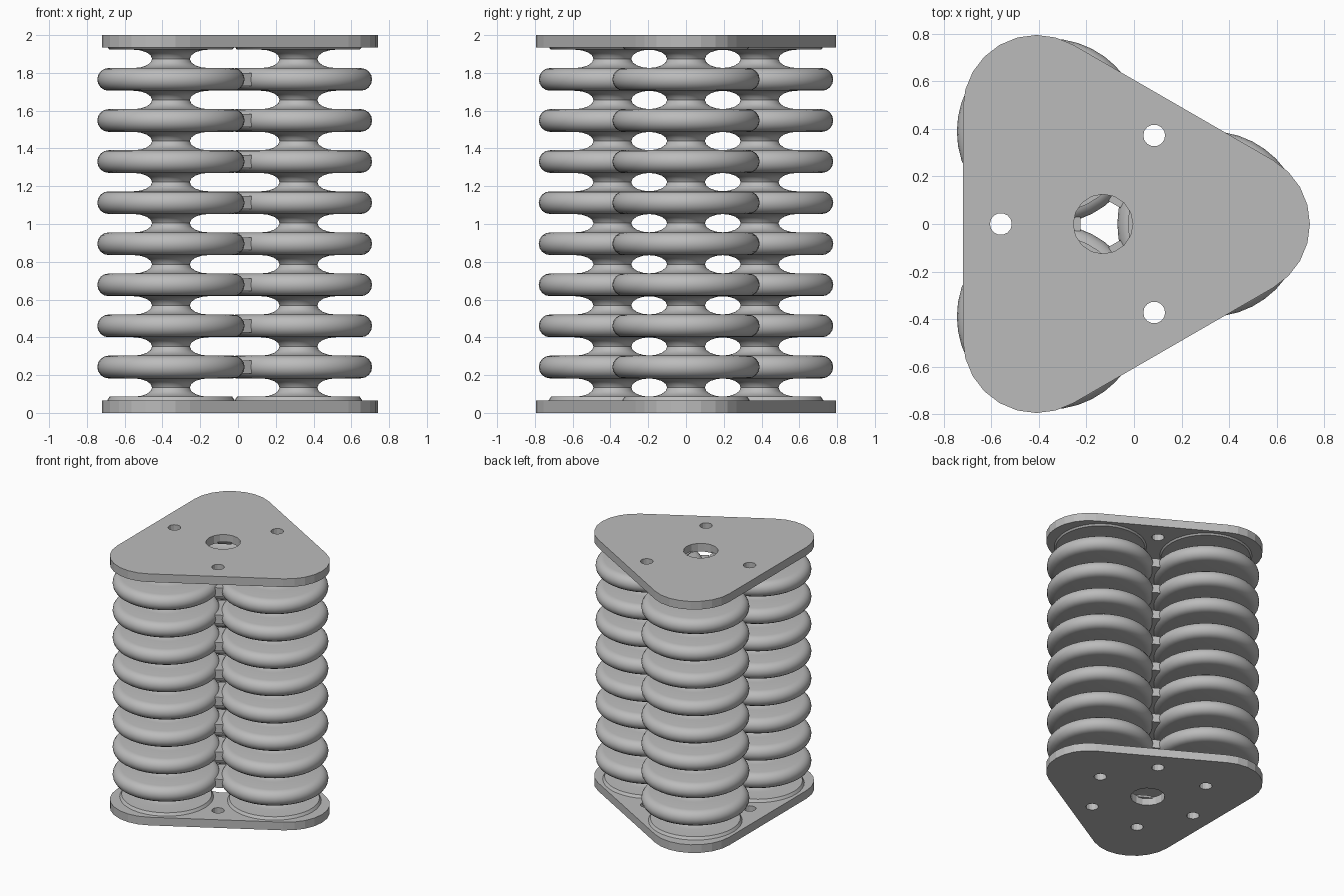
import bpy, bmesh
from math import sin, cos, pi, radians
from mathutils import Matrix, Vector

cube = bpy.data.objects.get("Cube")
if cube:
    bpy.data.objects.remove(cube, do_unlink=True)

AXIS = Vector((-0.13, 0, 0))      # axis of the three-fold symmetry
COLUMN_DIST, COLUMN_R = 0.45, 0.39
LOBES, FIRST, PITCH = 8, 0.243, 0.2175
PLATE = 0.065

grey = bpy.data.materials.new("light grey")
grey.use_nodes = True
COLOUR = (0.5, 0.5, 0.5, 1)
grey.diffuse_color = COLOUR
grey.node_tree.nodes["Principled BSDF"].inputs["Base Color"].default_value = COLOUR


def polar(dist, deg, z=0):
    a = radians(deg)
    return AXIS + Vector((dist * cos(a), dist * sin(a), z))


def add_object(name, mesh):
    obj = bpy.data.objects.new(name, mesh)
    bpy.context.collection.objects.link(obj)
    mesh.materials.clear()
    mesh.materials.append(grey)
    return obj


def arc(centre, r, start, end, steps):
    for i in range(steps + 1):
        a = radians(start + (end - start) * i / steps)
        yield centre + Vector((r * cos(a), r * sin(a), 0))


def circle(centre, r, sides):
    return list(arc(centre, r, 0, 360, sides))[:-1]


def plate(name, z, holes):
    """Rounded triangle with holes, extruded from a filled flat curve."""
    outline = [p for k in (0, 120, 240)
               for p in arc(polar(0.56, k), 0.31, k - 60, k + 60, 8)]
    curve = bpy.data.curves.new(name, "CURVE")
    curve.dimensions, curve.fill_mode = "2D", "BOTH"
    curve.extrude = PLATE / 2
    for loop in [outline] + holes:
        spline = curve.splines.new("POLY")
        spline.points.add(len(loop) - 1)
        for point, co in zip(spline.points, loop):
            point.co = (*co, 1)
        spline.use_cyclic_u = True
    temp = bpy.data.objects.new("temp", curve)
    mesh = bpy.data.meshes.new_from_object(temp)
    bpy.data.objects.remove(temp)
    bm = bmesh.new()
    bm.from_mesh(mesh)
    bmesh.ops.remove_doubles(bm, verts=bm.verts, dist=1e-5)
    bmesh.ops.recalc_face_normals(bm, faces=bm.faces)
    for f in bm.faces:
        f.smooth = False
    bm.to_mesh(mesh)
    bm.free()
    mesh.name = name
    add_object(name, mesh).location.z = z


def bellows_profile():
    """Outer radius and height pairs, from the base flange up to the top one."""
    half, neck, fillet = 0.06, 0.1, 0.2
    gap = PITCH / 2 - half
    pts = [(0.345, PLATE - 0.01), (0.325, FIRST - PITCH + half)]
    for i in range(LOBES + 1):
        mid = FIRST + PITCH * (i - 0.5)
        for k in range(9):                       # concave neck
            a = -pi / 2 + pi * k / 8
            pts.append((fillet - (fillet - neck) * cos(a), mid + gap * sin(a)))
        if i < LOBES:                            # rounded lobe rim
            for k in range(9):
                a = -pi / 2 + pi * k / 8
                pts.append((COLUMN_R - half + half * cos(a),
                            mid + PITCH / 2 + half * sin(a)))
    pts += [(0.325, FIRST + PITCH * LOBES - half), (0.345, 2 - PLATE + 0.01)]
    return pts


def bellows(name, deg):
    """Lathe the profile, with a narrow bore along the column."""
    pts = bellows_profile()
    bore = 0.045
    pts = [(bore, pts[0][1])] + pts + [(bore, pts[-1][1])]
    bm = bmesh.new()
    verts = [bm.verts.new((r, 0, z)) for r, z in pts]
    edges = [bm.edges.new((verts[i - 1], verts[i])) for i in range(len(verts))]
    bmesh.ops.spin(bm, geom=verts + edges, axis=(0, 0, 1), cent=(0, 0, 0),
                   angle=2 * pi, steps=40, use_merge=True)
    bmesh.ops.remove_doubles(bm, verts=bm.verts, dist=1e-5)
    bmesh.ops.recalc_face_normals(bm, faces=bm.faces)
    mesh = bpy.data.meshes.new(name)
    bm.to_mesh(mesh)
    bm.free()
    obj = add_object(name, mesh)
    obj.location = polar(COLUMN_DIST, deg)
    bpy.ops.object.select_all(action="DESELECT")
    obj.select_set(True)
    bpy.context.view_layer.objects.active = obj
    bpy.ops.object.shade_smooth_by_angle(angle=radians(40))


def ribs(name, deg):
    """Small blocks joining two neighbouring columns at every lobe."""
    bm = bmesh.new()
    for i in range(LOBES):
        place = (Matrix.Translation(polar(COLUMN_DIST / 2, deg, FIRST + PITCH * i))
                 @ Matrix.Rotation(radians(deg), 4, "Z")
                 @ Matrix.Diagonal((0.26, 0.058, 0.068, 1)))
        bmesh.ops.create_cube(bm, size=1, matrix=place)
    mesh = bpy.data.meshes.new(name)
    bm.to_mesh(mesh)
    bm.free()
    add_object(name, mesh)


# End plates: bolt holes at the edges, plus air ports under the columns
centre_hole = [circle(AXIS, 0.125, 16)]
bolt_holes = [circle(polar(0.43, d), 0.046, 14) for d in (60, 180, 300)]
air_ports = [circle(polar(COLUMN_DIST, d), 0.046, 14) for d in (0, 120, 240)]
plate("bottom_plate", PLATE / 2, centre_hole + bolt_holes + air_ports)
plate("top_plate", 2 - PLATE / 2, centre_hole + bolt_holes)

# Bellows columns and the ribs between them
for label, d in (("left", 0), ("back", 120), ("front", 240)):
    bellows(label + "_bellows", d)
    ribs(label + "_ribs", d + 60)
